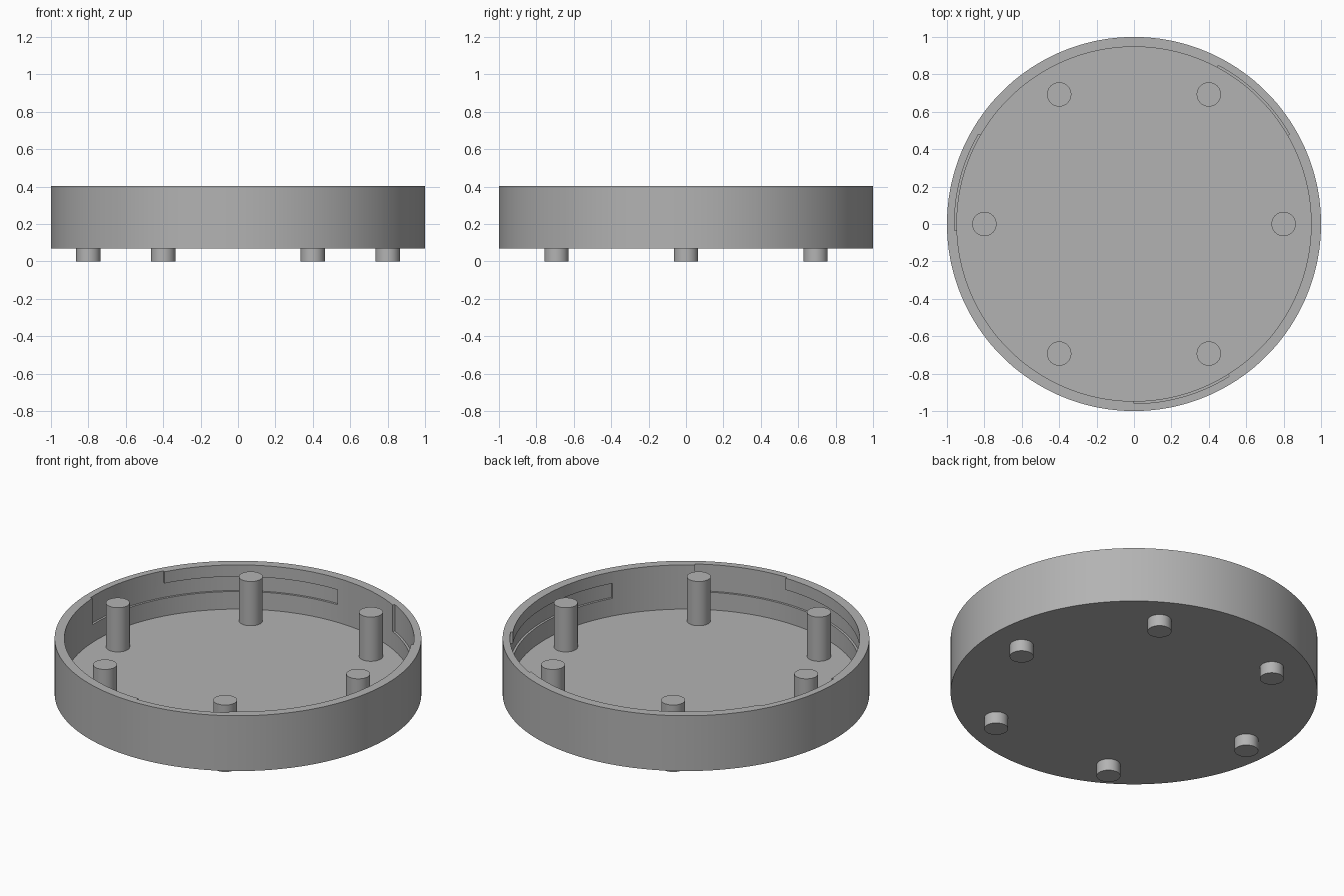
import bpy, bmesh, math

if "Cube" in bpy.data.objects:
    bpy.data.objects.remove(bpy.data.objects["Cube"])

grey = bpy.data.materials.new("grey plastic")
grey.diffuse_color = (0.45, 0.45, 0.45, 1)
grey.use_nodes = True
grey.node_tree.nodes["Principled BSDF"].inputs["Base Color"].default_value = grey.diffuse_color

Z_BASE, Z_FLOOR, Z_TOP = 0.07, 0.137, 0.403
R_OUT, R_IN, R_SLOT = 1.0, 0.947, 0.96


def finish(name, bm):
    bmesh.ops.recalc_face_normals(bm, faces=bm.faces)
    mesh = bpy.data.meshes.new(name)
    bm.to_mesh(mesh)
    bm.free()
    mesh.materials.append(grey)
    ob = bpy.data.objects.new(name, mesh)
    bpy.context.collection.objects.link(ob)
    return ob


def smooth(ob):
    bpy.ops.object.select_all(action='DESELECT')
    ob.select_set(True)
    bpy.context.view_layer.objects.active = ob
    bpy.ops.object.shade_smooth_by_angle(angle=math.radians(30))


def ring(bm, r, z, n):
    return [bm.verts.new((r * math.cos(2 * math.pi * i / n),
                          r * math.sin(2 * math.pi * i / n), z)) for i in range(n)]


def lathe(name, profile, n):
    """Closed solid from (radius, height) rings, capped at both ends."""
    bm = bmesh.new()
    rings = [ring(bm, r, z, n) for r, z in profile]
    for a, b in zip(rings, rings[1:]):
        for i in range(n):
            k = (i + 1) % n
            bm.faces.new((a[i], a[k], b[k], b[i]))
    bm.faces.new(rings[0])
    bm.faces.new(rings[-1])
    return finish(name, bm)


def arc_block(name, a0, a1, z0, z1):
    """Curved block used to cut the wall from the inside."""
    bm = bmesh.new()
    rows = []
    for a in range(a0, a1 + 1, 2):
        c, s = math.cos(math.radians(a)), math.sin(math.radians(a))
        rows.append([bm.verts.new((r * c, r * s, z)) for r, z in
                     ((0.9, z0), (R_SLOT, z0), (R_SLOT, z1), (0.9, z1))])
    for a, b in zip(rows, rows[1:]):
        for i in range(4):
            k = (i + 1) % 4
            bm.faces.new((a[i], a[k], b[k], b[i]))
    bm.faces.new(rows[0])
    bm.faces.new(rows[-1])
    return finish(name, bm)


# Shallow round cup: outer wall, rim, inner wall, floor
cup = lathe("cup", [(R_OUT, Z_BASE), (R_OUT, Z_TOP), (R_IN, Z_TOP), (R_IN, Z_FLOOR)], 180)

# Three L-shaped twist-lock slots: open entry plus a groove under the rim
cutters = []
for start in (30, 150, 270):
    cutters.append(arc_block("slot_entry_cutter", start, start + 32, 0.243, 0.5))
    cutters.append(arc_block("slot_groove_cutter", start - 60, start + 2, 0.243, 0.333))
for cutter in cutters:
    cutter.hide_render = True
    mod = cup.modifiers.new("slot", 'BOOLEAN')
    mod.operation = 'DIFFERENCE'
    mod.solver = 'EXACT'
    mod.object = cutter
bpy.context.view_layer.objects.active = cup
for mod in list(cup.modifiers):
    bpy.ops.object.modifier_apply(modifier=mod.name)
for cutter in cutters:
    bpy.data.objects.remove(cutter)
smooth(cup)

# Six pegs through the floor, level with the rim
for i in range(6):
    peg = lathe("peg", [(0.065, 0), (0.065, Z_TOP)], 40)
    a = math.radians(60 * i)
    peg.location = (0.8 * math.cos(a), 0.8 * math.sin(a), 0)
    smooth(peg)
